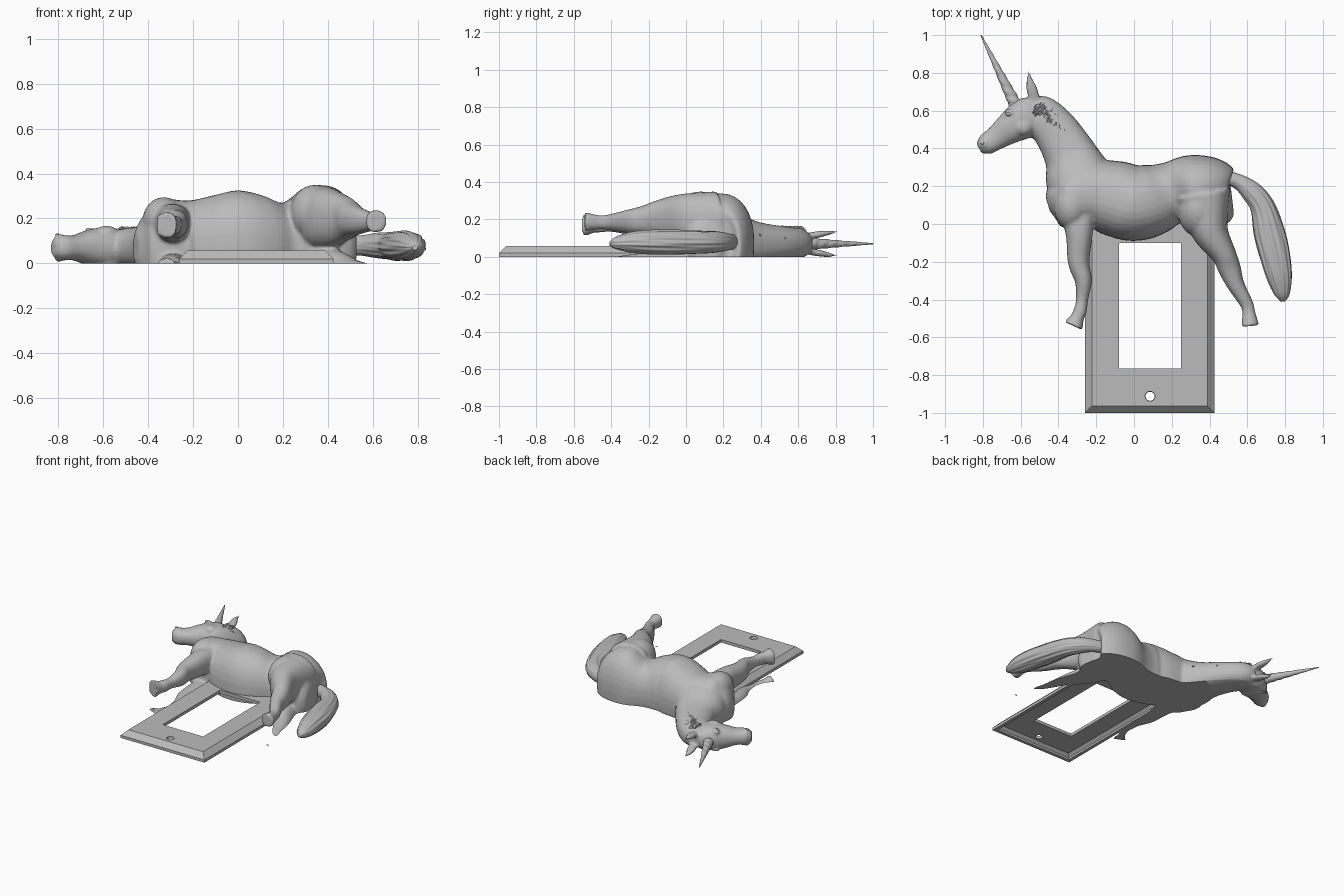
import bpy, bmesh, math, random
from mathutils import Vector

random.seed(4)
if "Cube" in bpy.data.objects:
    bpy.data.objects.remove(bpy.data.objects["Cube"])
MID = 0.07  # height of the animal's own middle plane

grey = bpy.data.materials.new("plain grey")
grey.use_nodes = True
grey.diffuse_color = (0.5, 0.5, 0.5, 1)
grey.node_tree.nodes["Principled BSDF"].inputs["Base Color"].default_value = (0.5, 0.5, 0.5, 1)


def make(name, bm):
    bmesh.ops.recalc_face_normals(bm, faces=bm.faces)
    mesh = bpy.data.meshes.new(name)
    bm.to_mesh(mesh)
    bm.free()
    mesh.materials.append(grey)
    ob = bpy.data.objects.new(name, mesh)
    bpy.context.collection.objects.link(ob)
    return ob


def bake(ob):
    graph = bpy.context.evaluated_depsgraph_get()
    mesh = bpy.data.meshes.new_from_object(ob.evaluated_get(graph))
    ob.modifiers.clear()
    ob.data = mesh


def spline(rows, steps):
    # Catmull-Rom through the section rows
    out = []
    pts = [rows[0]] + rows + [rows[-1]]
    for i in range(1, len(rows)):
        a, b, c, d = (Vector(p) for p in pts[i - 1:i + 3])
        for s in range(steps):
            t = s / steps
            out.append(b + (c - a) * t / 2 + (a * 2 - b * 5 + c * 4 - d) * t * t / 2
                       + (b * 3 - a - c * 3 + d) * t ** 3 / 2)
    return out + [Vector(rows[-1])]


def loft(bm, rows, steps=5, sides=32, power=0.88, ridge=None):
    # rows: x, y, half width in plan, centre height, half height
    secs = spline(rows, steps)
    rings = []
    for i, s in enumerate(secs):
        a, b = secs[max(i - 1, 0)], secs[min(i + 1, len(secs) - 1)]
        across = Vector((a[1] - b[1], b[0] - a[0], 0)).normalized()
        ring = []
        for k in range(sides):
            ang = math.tau * k / sides
            r = ridge(i / len(secs), ang) if ridge else 1
            c, z = (math.copysign(abs(f) ** power, f) * r for f in (math.cos(ang), math.sin(ang)))
            ring.append(bm.verts.new(Vector((s[0], s[1], s[3])) + across * (s[2] * c) + Vector((0, 0, s[4] * z))))
        rings.append(ring)
    for p, q in zip(rings, rings[1:]):
        for k in range(sides):
            bm.faces.new((p[k], p[k - 1], q[k - 1], q[k]))
    bm.faces.new(rings[0])
    bm.faces.new(rings[-1][::-1])


def blob(bm, centre, size):
    new = bmesh.ops.create_uvsphere(bm, u_segments=20, v_segments=12, radius=1)["verts"]
    bmesh.ops.scale(bm, vec=size, verts=new)
    bmesh.ops.translate(bm, vec=centre, verts=new)


def flat_back(ob):
    # slice at the ground and close the cut
    bm = bmesh.new()
    bm.from_mesh(ob.data)
    bmesh.ops.bisect_plane(bm, geom=bm.verts[:] + bm.edges[:] + bm.faces[:], dist=1e-5,
                           plane_co=(0, 0, 0), plane_no=(0, 0, -1), clear_outer=True)
    rim = [e for e in bm.edges if e.is_boundary]
    if rim:
        bmesh.ops.triangle_fill(bm, edges=rim, use_beauty=True, normal=(0, 0, -1))
    bmesh.ops.recalc_face_normals(bm, faces=bm.faces)
    bm.to_mesh(ob.data)
    bm.free()


def shade(ob, angle):
    bpy.ops.object.select_all(action="DESELECT")
    ob.select_set(True)
    bpy.context.view_layer.objects.active = ob
    bpy.ops.object.shade_smooth_by_angle(angle=math.radians(angle))


# Torso: x, plan centre, half width, top height
bm = bmesh.new()
torso = [(-.455, .10, .04, .13), (-.42, .11, .11, .21), (-.35, .12, .15, .285), (-.22, .155, .18, .28),
         (-.1, .135, .2, .305), (0, .11, .2, .325), (.1, .13, .19, .305), (.2, .165, .165, .27),
         (.3, .185, .18, .335), (.4, .165, .185, .325), (.48, .13, .15, .25), (.52, .13, .07, .14)]
loft(bm, [(x, y, w, MID, top - MID) for x, y, w, top in torso])

# Neck and head
loft(bm, [(-.23, .11, .17, MID, .2), (-.29, .24, .18, MID, .18), (-.34, .37, .14, MID, .12),
          (-.42, .5, .12, MID, .095), (-.5, .575, .11, MID, .085), (-.55, .6, .08, MID, .06)])
loft(bm, [(-.5, .605, .07, MID, .06), (-.545, .58, .1, MID, .085), (-.6, .545, .102, MID, .09),
          (-.66, .505, .084, MID, .08), (-.73, .455, .064, MID, .056), (-.785, .42, .055, MID, .055),
          (-.82, .4, .03, MID, .035)])

# Legs, mirrored to the far side
for side in (1, -1):
    front = [(-.3, .12, .11, .18, .08), (-.29, -.05, .072, .18, .085), (-.293, -.2, .057, .175, .07),
             (-.268, -.3, .045, .175, .058), (-.275, -.4, .032, .172, .038), (-.285, -.46, .035, .172, .042),
             (-.3, -.495, .036, .172, .044), (-.32, -.54, .053, .172, .062)]
    hind = [(.36, .16, .15, .2, .15), (.4, -.03, .1, .2, .135), (.475, -.16, .066, .2, .1),
            (.507, -.24, .06, .195, .075), (.538, -.32, .046, .19, .06), (.595, -.42, .035, .185, .04),
            (.608, -.47, .034, .185, .038), (.615, -.54, .048, .188, .052)]
    for leg in (front, hind):
        loft(bm, [(x, y, w, MID + side * (z - MID), h) for x, y, w, z, h in leg])
    # Ears, brows, nostril rims and cheeks
    def out(h):
        return MID + side * h
    loft(bm, [(-.525, .65, .03, out(.04), .018), (-.54, .71, .03, out(.05), .018),
              (-.552, .76, .018, out(.058), .013), (-.558, .81, .004, out(.064), .004)], sides=16)
    blob(bm, (-.655, .59, out(.066)), (.03, .022, .022))
    blob(bm, (-.795, .425, out(.045)), (.022, .025, .018))
    blob(bm, (-.585, .515, out(.07)), (.05, .045, .028))

# Shoulder and stifle muscles
blob(bm, (-.33, .1, .19), (.095, .13, .105))
blob(bm, (.34, .08, .22), (.11, .15, .13))
body = make("body", bm)
remesh = body.modifiers.new("fuse", "REMESH")
remesh.mode = "VOXEL"
remesh.voxel_size = 0.009
smooth = body.modifiers.new("soften", "SMOOTH")
smooth.factor, smooth.iterations = 0.5, 6
bake(body)
flat_back(body)
shade(body, 50)

# Mane locks laid along the crest
bm = bmesh.new()
crest = spline([(-.47, .665), (-.4, .625), (-.31, .53), (-.24, .44), (-.19, .375)], 9)
for i, p in enumerate(crest):
    for row in range(3):
        x = p.x - .012 - .022 * row + random.uniform(-.01, .01)
        y = p.y - .012 - .018 * row + random.uniform(-.01, .01)
        z = (.105, .14, .152)[row] + .03 * (i / len(crest)) ** 3
        n = random.uniform(.012, .025)
        loft(bm, [(x + n, y + n * .2, .003, z - .01, .004), (x, y, .009, z, .011),
                  (x - n * .3, y - n, .007, z, .009), (x - n, y - n * 1.8, .002, z - .006, .003)],
             steps=2, sides=8)
mane = make("mane", bm)
shade(mane, 45)

# Tail with combed strands
bm = bmesh.new()
loft(bm, [(.46, .255, .035, .08, .04), (.55, .225, .04, .08, .045), (.62, .172, .056, .08, .055),
          (.68, .09, .064, .078, .06), (.715, -.04, .08, .078, .065), (.745, -.16, .08, .078, .065),
          (.77, -.28, .066, .078, .057), (.785, -.37, .04, .075, .035), (.787, -.41, .012, .07, .01)],
     steps=8, sides=96, power=1,
     ridge=lambda t, a: 1 + min(t, .4) * .07 * math.sin(11 * a + 6 * t) + min(t, .4) * .05 * math.sin(17 * a - 9 * t))
tail = make("tail", bm)
flat_back(tail)
shade(tail, 50)

# Spiral horn
bm = bmesh.new()
loft(bm, [(-.625, .625, .034, MID, .034), (-.81, 1.0, .003, MID, .003)], steps=70, sides=32, power=1,
     ridge=lambda t, a: .93 + .13 * abs(math.sin(a + 26 * t)))
horn = make("horn", bm)
shade(horn, 40)

# Eye and nostril
for name, spot, size in (("eye", (-.664, .582, .148), (.014, .01, .01)),
                         ("nostril", (-.803, .428, .128), (.01, .007, .006))):
    bm = bmesh.new()
    blob(bm, spot, size)
    shade(make(name, bm), 60)


# Wall plate with chamfered edge, window, screw hole and hollow underside
def box(x0, x1, y0, y1, levels):
    bm = bmesh.new()
    rings = [[bm.verts.new(v) for v in ((x0 + i, y0 + i, z), (x1 - i, y0 + i, z),
                                        (x1 - i, y1 - i, z), (x0 + i, y1 - i, z))] for z, i in levels]
    for p, q in zip(rings, rings[1:]):
        for k in range(4):
            bm.faces.new((p[k - 1], p[k], q[k], q[k - 1]))
    bm.faces.new(rings[0][::-1])
    bm.faces.new(rings[-1])
    return bm


plate = make("wall_plate", box(-.26, .425, -1, .14, [(0, 0), (.02, 0), (.057, .037)]))
hollow = make("hollow_cutter", box(-.235, .4, -.975, .115, [(-.1, 0), (.015, 0), (.035, .02)]))
window = make("window_cutter", box(-.08, .25, -.765, -.1, [(-.2, 0), (.2, 0)]))
bm = bmesh.new()
bmesh.ops.create_cone(bm, cap_ends=True, segments=32, radius1=.022, radius2=.028, depth=.06)
bmesh.ops.translate(bm, vec=(.085, -.912, .045), verts=bm.verts)
screw = make("screw_cutter", bm)
for cutter in (hollow, window, screw):
    cut = plate.modifiers.new("cut", "BOOLEAN")
    cut.operation, cut.solver, cut.object = "DIFFERENCE", "EXACT", cutter
    cutter.hide_render = True
bake(plate)
for cutter in (hollow, window, screw):
    bpy.data.objects.remove(cutter)
shade(plate, 20)
